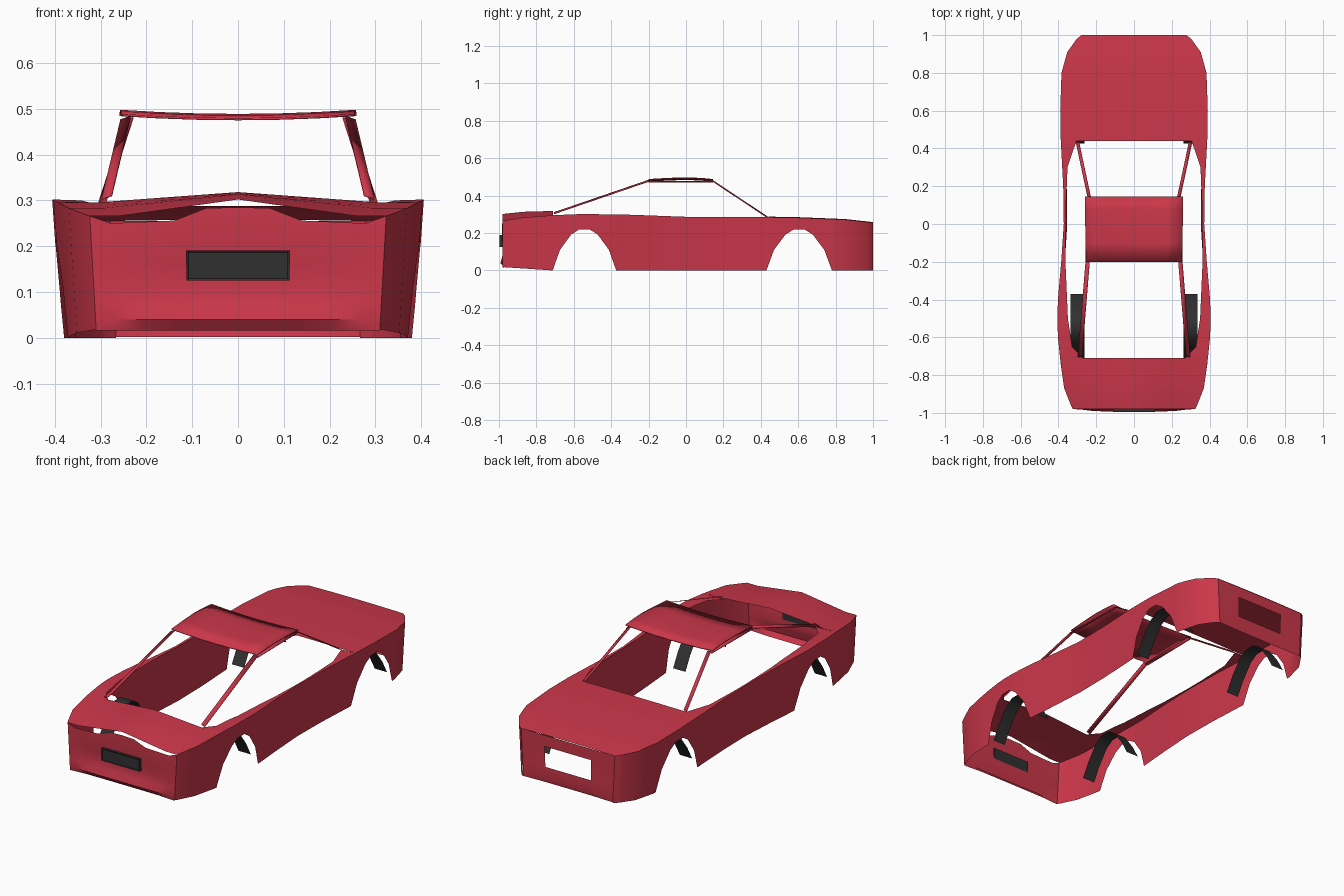
import bpy, bmesh
from mathutils import Vector

if "Cube" in bpy.data.objects:
    bpy.data.objects.remove(bpy.data.objects["Cube"])


def material(name, rgb):
    m = bpy.data.materials.new(name)
    m.use_nodes = True
    m.diffuse_color = (*rgb, 1)
    m.node_tree.nodes["Principled BSDF"].inputs["Base Color"].default_value = (*rgb, 1)
    return m


RED = material("red paint", (0.6, 0.038, 0.068))
BLACK = material("black trim", (0.03, 0.03, 0.03))


def lerp(table, y):
    """Linear lookup in a list of (position, value)."""
    for (a, va), (b, vb) in zip(table, table[1:]):
        if y <= b:
            return va + (vb - va) * max(0, (y - a) / (b - a))
    return table[-1][1]


def finish(name, bm, mat, mirror=True, angle=0.6):
    mesh = bpy.data.meshes.new(name)
    bm.to_mesh(mesh)
    bm.free()
    ob = bpy.data.objects.new(name, mesh)
    bpy.context.collection.objects.link(ob)
    mesh.materials.append(mat)
    if mirror:
        ob.modifiers.new("Mirror", "MIRROR")
    bpy.ops.object.select_all(action="DESELECT")
    ob.select_set(True)
    bpy.context.view_layer.objects.active = ob
    bpy.ops.object.shade_smooth_by_angle(angle=angle)
    return ob


def sheet(name, rows, outward, mat=RED, skip=None, mirror=True):
    """Skin a grid of points; skip(centre) leaves a hole."""
    bm = bmesh.new()
    grid = [[bm.verts.new(p) for p in row] for row in rows]
    for r, s in zip(grid, grid[1:]):
        for i in range(len(r) - 1):
            quad = [r[i], r[i + 1], s[i + 1], s[i]]
            mid = sum((v.co for v in quad), Vector()) / 4
            if not (skip and skip(mid)):
                bm.faces.new(quad)
    bmesh.ops.remove_doubles(bm, verts=bm.verts, dist=0.0005)
    bm.normal_update()
    facing = sum((f.normal * f.calc_area() for f in bm.faces), Vector())
    if facing.dot(Vector(outward)) < 0:
        bmesh.ops.reverse_faces(bm, faces=bm.faces)
    return finish(name, bm, mat, mirror)


# Plan outline (half width) and shoulder height along the length
WIDTH = [(-0.98, 0.325), (-0.96, 0.335), (-0.87, 0.37), (-0.75, 0.387), (-0.6, 0.402),
         (-0.5, 0.405), (-0.4, 0.402), (-0.2, 0.385), (0, 0.372), (0.2, 0.375),
         (0.44, 0.388), (0.6, 0.391), (0.8, 0.385), (0.91, 0.355), (0.98, 0.305), (1, 0.28)]
SHOULDER = [(-0.98, 0.266), (-0.87, 0.283), (-0.7, 0.296), (-0.55, 0.302), (-0.3, 0.298),
            (0, 0.287), (0.44, 0.285), (0.6, 0.282), (0.85, 0.272), (0.97, 0.259), (1, 0.255)]
ARCH = [(-1, 0), (-0.77, 0.5), (-0.42, 0.87), (-0.16, 1), (0.16, 1), (0.42, 0.87), (0.77, 0.5), (1, 0)]
WHEELS = {"front": (-0.543, 0.17), "rear": (0.605, 0.175)}
ARCH_HEIGHT = 0.22


def lean(z):
    """Sides taper in towards the sill."""
    return 0.95 + 0.05 * z / 0.29


def sill(y):
    for c, r in WHEELS.values():
        if abs(y - c) <= r:
            return ARCH_HEIGHT * lerp(ARCH, (y - c) / r)
    return 0.018 * max(0, (-0.71 - y) / 0.27)


# Side panels with wheel openings
ys = {y for y, _ in WIDTH} | {y for y, _ in SHOULDER}
ys |= {round(c + r * u, 4) for c, r in WHEELS.values() for u, _ in ARCH}
ys = sorted(ys)
rows = []
for t in (0, 0.33, 0.67, 1):
    row = []
    for y in ys:
        low, top = sill(y), lerp(SHOULDER, y)
        z = low + (top - low) * t
        row.append((lerp(WIDTH, y) * lean(z), y, z))
    rows.append(row)
sheet("side_panels", rows, (1, 0, 0))


def shoulder_point(y):
    z = lerp(SHOULDER, y)
    return lerp(WIDTH, y) * lean(z), z


# Shoulder rails beside the cabin opening
INNER = [(-0.71, 0.27), (-0.65, 0.327), (-0.5, 0.35), (-0.2, 0.363), (0.1, 0.36), (0.3, 0.352), (0.44, 0.305)]
rail_ys = [-0.71] + [y for y in ys if -0.71 < y < 0.44] + [-0.65, 0.1, 0.3, 0.44]
outer, inner = [], []
for y in sorted(set(rail_ys)):
    x, z = shoulder_point(y)
    outer.append((x, y, z))
    inner.append((lerp(INNER, y), y, z - 0.002))
sheet("shoulder_rails", [outer, inner], (0, 0, 1))

# Hood with a raised centre ridge
rows = []
for y in (-0.98, -0.96, -0.87, -0.79, -0.71):
    x, z = shoulder_point(y)
    crown = lerp([(-0.98, 0.036), (-0.71, 0.023)], y)
    rows.append([(x * f, y, z + crown * max(0, 1 - f / 0.8)) for f in (0, 0.22, 0.5, 0.8, 1)])
sheet("hood", rows, (0, 0, 1))

# Rear deck
rows = []
for y in [y for y in ys if y >= 0.44]:
    x, z = shoulder_point(y)
    rows.append([(x * f, y, z + 0.003 * (1 - f * f)) for f in (0, 0.4, 0.78, 1)])
sheet("rear_deck", rows, (0, 0, 1))


def lip(x, z, edge):
    """Outward swell of the lower bumper, fading towards the corners."""
    fade = max(0, min(1, (edge - x) / 0.1))
    return fade * lerp([(0.015, -0.008), (0.04, 0.012), (0.11, -0.008), (0.16, 0.003)], z)


# Front fascia, its top edge dipping below the hood
TOP_EDGE = [(0, 0.285), (0.07, 0.283), (0.14, 0.256), (0.28, 0.25), (0.325, 0.266)]
rows = []
for z in (0.016, 0.04, 0.075, 0.11, 0.16, None):
    row = []
    for x in (0, 0.07, 0.14, 0.22, 0.28, 0.325):
        h = lerp(TOP_EDGE, x) if z is None else z
        row.append((x * lean(h), -0.98 - lip(x, h, 0.31), h))
    rows.append(row)
sheet("front_fascia", rows, (0, -1, 0))

# Rear fascia with an open plate recess
rows = []
for z in (0.002, 0.03, 0.085, 0.195, 0.255):
    rows.append([(x * lean(z), 0.998 + 0.6 * lip(x, z, 0.27), z) for x in (0, 0.07, 0.14, 0.21, 0.28)])
sheet("rear_fascia", rows, (0, 1, 0),
      skip=lambda c: c.x < 0.14 and 0.085 < c.z < 0.195)

# Wheel arch liners
for name, (c, r) in WHEELS.items():
    path = [(u, max(v, 0.17)) for u, v in ARCH]
    sheet(name + "_arch_liners",
          [[(x, c + r * 1.02 * u, ARCH_HEIGHT * 1.01 * v) for u, v in path] for x in (0.262, 0.335)],
          (0, 0, 1), BLACK)

# Roof panel, bowed along its length and dished across
ROOF = [(-0.2, 0.489), (-0.1, 0.495), (0, 0.498), (0.08, 0.495), (0.145, 0.489)]
rows = []
for y, z in ROOF:
    half = 0.258 - 0.02 * max(0, -y)
    rows.append([(half * f, y, z - 0.009 * (1 - f * f)) for f in (0, 0.33, 0.67, 1)])
roof = sheet("roof", rows, (0, 0, 1))
thick = roof.modifiers.new("Thickness", "SOLIDIFY")
thick.thickness = 0.005


def strip(name, a, b, side):
    """Slim flat bar between two points."""
    a, b, side = Vector(a), Vector(b), Vector(side)
    ob = sheet(name, [[a - side, b - side], [a + side, b + side]], (0, 0, 1))
    ob.modifiers.new("Thickness", "SOLIDIFY").thickness = 0.003


# Pillars and roof side bars
strip("windscreen_pillars", (0.287, -0.705, 0.308), (0.246, -0.2, 0.481), (0.011, 0, -0.004))
strip("rear_pillars", (0.3, 0.435, 0.287), (0.238, 0.145, 0.479), (0.009, 0, -0.003))
strip("roof_side_bars", (0.25, -0.2, 0.475), (0.246, 0.145, 0.475), (0.008, 0, -0.003))

# Front plate with a recessed face
bm = bmesh.new()
bmesh.ops.create_cube(bm, size=1)
for v in bm.verts:
    v.co = Vector((v.co.x * 0.224, -0.986 + v.co.y * 0.02, 0.158 + v.co.z * 0.066))
bm.normal_update()
face = [f for f in bm.faces if f.normal.y < -0.9]
bmesh.ops.inset_region(bm, faces=face, thickness=0.006, depth=-0.003)
finish("front_plate", bm, BLACK, mirror=False, angle=0.3)
